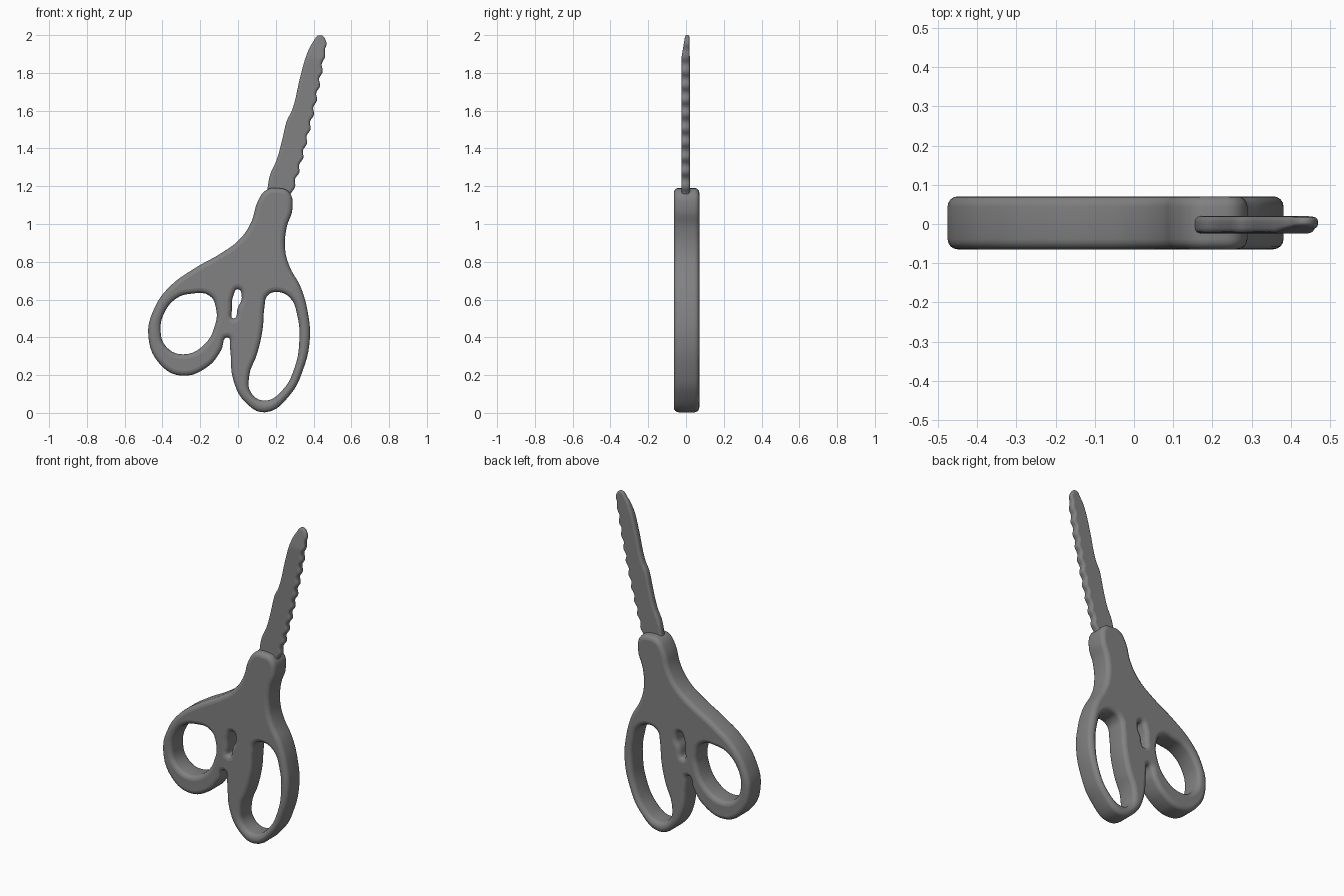
import bpy
import math

cube = bpy.data.objects.get("Cube")
if cube:
    bpy.data.objects.remove(cube, do_unlink=True)

# One plain grey for the whole tool
grey = bpy.data.materials.new("plain grey")
grey.use_nodes = True
grey.diffuse_color = (0.22, 0.22, 0.22, 1)
bsdf = grey.node_tree.nodes["Principled BSDF"]
bsdf.inputs["Base Color"].default_value = (0.22, 0.22, 0.22, 1)
bsdf.inputs["Roughness"].default_value = 0.7


def rounded_plate(name, loops, thickness, bevel, y):
    """Fill closed smooth loops (outline, then holes) into a round-edged plate."""
    curve = bpy.data.curves.new(name, "CURVE")
    curve.dimensions = "2D"
    curve.fill_mode = "BOTH"
    curve.resolution_u = 5
    curve.bevel_depth = bevel
    curve.bevel_resolution = 3
    curve.offset = -bevel
    curve.extrude = thickness / 2 - bevel
    for loop in loops:
        spline = curve.splines.new("BEZIER")
        spline.bezier_points.add(len(loop) - 1)
        spline.use_cyclic_u = True
        for point, (px, pz) in zip(spline.bezier_points, loop):
            point.co = (px, pz, 0)
            point.handle_left_type = point.handle_right_type = "AUTO"
    obj = bpy.data.objects.new(name, curve)
    bpy.context.collection.objects.link(obj)
    obj.rotation_euler.x = math.pi / 2
    obj.location.y = y
    bpy.ops.object.select_all(action="DESELECT")
    obj.select_set(True)
    bpy.context.view_layer.objects.active = obj
    bpy.ops.object.convert(target="MESH")
    bpy.ops.object.transform_apply(location=True, rotation=True, scale=True)
    obj = bpy.context.object
    obj.data.materials.clear()
    obj.data.materials.append(grey)
    bpy.ops.object.shade_smooth_by_angle(angle=math.radians(50))
    return obj


# Handles: one silhouette with two finger loops and the slot between them
outline = [
    (.15, 1.18), (.21, 1.19), (.27, 1.17), (.288, 1.08), (.257, .98), (.25, .86),
    (.275, .77), (.33, .67), (.37, .53), (.38, .39), (.345, .23), (.275, .095),
    (.145, .003), (.04, .055), (-.025, .175), (-.043, .35), (-.055, .4),
    (-.09, .33), (-.16, .245), (-.3, .197), (-.415, .26), (-.475, .41),
    (-.44, .56), (-.36, .67), (-.23, .765), (-.09, .845), (.01, .92),
    (.07, 1.01), (.105, 1.12)]
small_loop = [
    (-.255, .63), (-.15, .62), (-.115, .545), (-.12, .47), (-.18, .36),
    (-.29, .31), (-.38, .35), (-.41, .44), (-.385, .54), (-.32, .61)]
slot = [(0, .655), (.02, .61), (0, .56), (-.025, .5), (-.032, .55), (-.025, .62)]
large_loop = [
    (.205, .64), (.275, .61), (.315, .51), (.325, .39), (.3, .24), (.235, .12),
    (.145, .065), (.07, .105), (.06, .2), (.1, .31), (.13, .44), (.14, .56), (.155, .62)]
handles = rounded_plate("handles", [outline, small_loop, slot, large_loop], .135, .026, .003)

# Blades: closed pair with a gently rippled cutting edge
back_edge = [
    (.14, 1.1), (.155, 1.18), (.17, 1.26), (.205, 1.34), (.235, 1.45), (.26, 1.55),
    (.285, 1.6), (.33, 1.78), (.365, 1.9), (.395, 1.96), (.435, 2)]
cutting_edge = []
steps = 21
for i in range(steps + 1):
    t = 1 - i / steps
    ripple = .006 * (-1) ** i * min(1, i / 3)
    cutting_edge.append((.285 + .183 * t + .06 * t * (1 - t) + ripple, 1.16 + .8 * t))
blades = rounded_plate("blades", [back_edge + cutting_edge + [(.26, 1.1)]], .044, .014, -.002)

# Thin the blade tip and lean it slightly backward
for vert in blades.data.vertices:
    t = max(0, (vert.co.z - 1.88) / .12)
    vert.co.y = vert.co.y * (1 - .5 * t) + .008 * t
